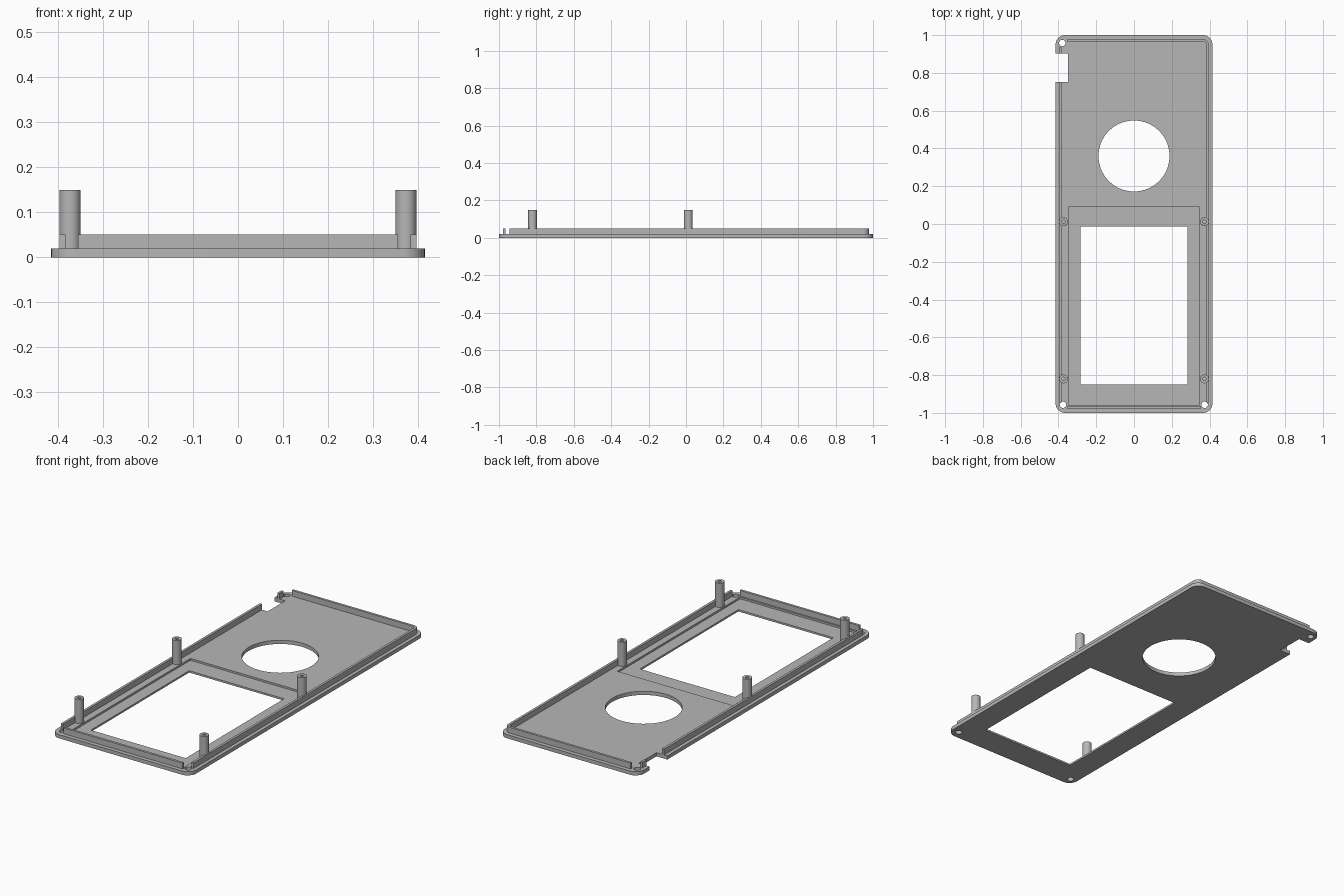
import bpy, bmesh, math

if "Cube" in bpy.data.objects:
    bpy.data.objects.remove(bpy.data.objects["Cube"])

grey = bpy.data.materials.new("plain_grey")
grey.diffuse_color = (0.47, 0.47, 0.47, 1)
grey.use_nodes = True
grey.node_tree.nodes["Principled BSDF"].inputs["Base Color"].default_value = grey.diffuse_color


def prism(name, pts, z0, z1):
    """Extrude a flat outline between two heights."""
    bm = bmesh.new()
    face = bm.faces.new([bm.verts.new((x, y, z0)) for x, y in pts])
    top = bmesh.ops.extrude_face_region(bm, geom=[face])["geom"]
    for v in top:
        if isinstance(v, bmesh.types.BMVert):
            v.co.z = z1
    bmesh.ops.recalc_face_normals(bm, faces=bm.faces)
    me = bpy.data.meshes.new(name)
    bm.to_mesh(me)
    bm.free()
    me.materials.append(grey)
    ob = bpy.data.objects.new(name, me)
    bpy.context.collection.objects.link(ob)
    return ob


def rounded(hx, hy, r, n=8):
    pts = []
    for q, (sx, sy) in enumerate([(1, 1), (-1, 1), (-1, -1), (1, -1)]):
        for i in range(n + 1):
            a = math.pi / 2 * (q + i / n)
            pts.append((sx * (hx - r) + r * math.cos(a), sy * (hy - r) + r * math.sin(a)))
    return pts


def circle(x, y, r, n):
    return [(x + r * math.cos(2 * math.pi * i / n), y + r * math.sin(2 * math.pi * i / n))
            for i in range(n)]


def rect(x0, x1, y0, y1):
    return [(x0, y0), (x1, y0), (x1, y1), (x0, y1)]


def cut(ob, pts, z0=-0.1, z1=0.3):
    cutter = prism("cutter", pts, z0, z1)
    cutter.hide_render = True
    mod = ob.modifiers.new("cut", "BOOLEAN")
    mod.operation, mod.solver, mod.object = "DIFFERENCE", "EXACT", cutter
    bpy.context.view_layer.objects.active = ob
    bpy.ops.object.modifier_apply(modifier=mod.name)
    bpy.data.objects.remove(cutter)


# Face plate with recess, window, round opening, side notch and screw holes
plate = prism("face_plate", rounded(0.415, 1.0, 0.05), 0, 0.02)
cut(plate, rect(-0.347, 0.347, -0.957, 0.09), 0.01, 0.1)
cut(plate, rect(-0.283, 0.283, -0.85, -0.012))
cut(plate, circle(0, 0.36, 0.188, 64))
cut(plate, rect(-0.5, -0.35, 0.752, 0.902))
for x, y in [(-0.376, -0.957), (0.374, -0.957), (-0.38, 0.958)]:
    cut(plate, circle(x, y, 0.017, 24))

# Raised lip, open at the screw corners and the notch
lip = prism("rim_lip", rounded(0.396, 0.978, 0.03), 0.015, 0.051)
cut(lip, rounded(0.383, 0.965, 0.018))
for area in [(-0.5, -0.355, -1.1, -0.944), (0.355, 0.5, -1.1, -0.944),
             (-0.5, -0.355, 0.935, 1.1), (-0.5, -0.35, 0.752, 0.902)]:
    cut(lip, rect(*area))

# Hollow mounting posts
posts = []
for side, x in (("left", -0.373), ("right", 0.373)):
    for end, y in (("front", -0.82), ("middle", 0.012)):
        post = prism(f"{end}_{side}_post", circle(x, y, 0.0235, 32), 0.015, 0.15)
        cut(post, circle(x, y, 0.009, 20), 0.05, 0.3)
        posts.append(post)

# Smooth the round walls, keep edges sharp
bpy.ops.object.select_all(action="DESELECT")
for ob in [plate, lip] + posts:
    ob.select_set(True)
bpy.context.view_layer.objects.active = plate
bpy.ops.object.shade_smooth_by_angle(angle=math.radians(30))
